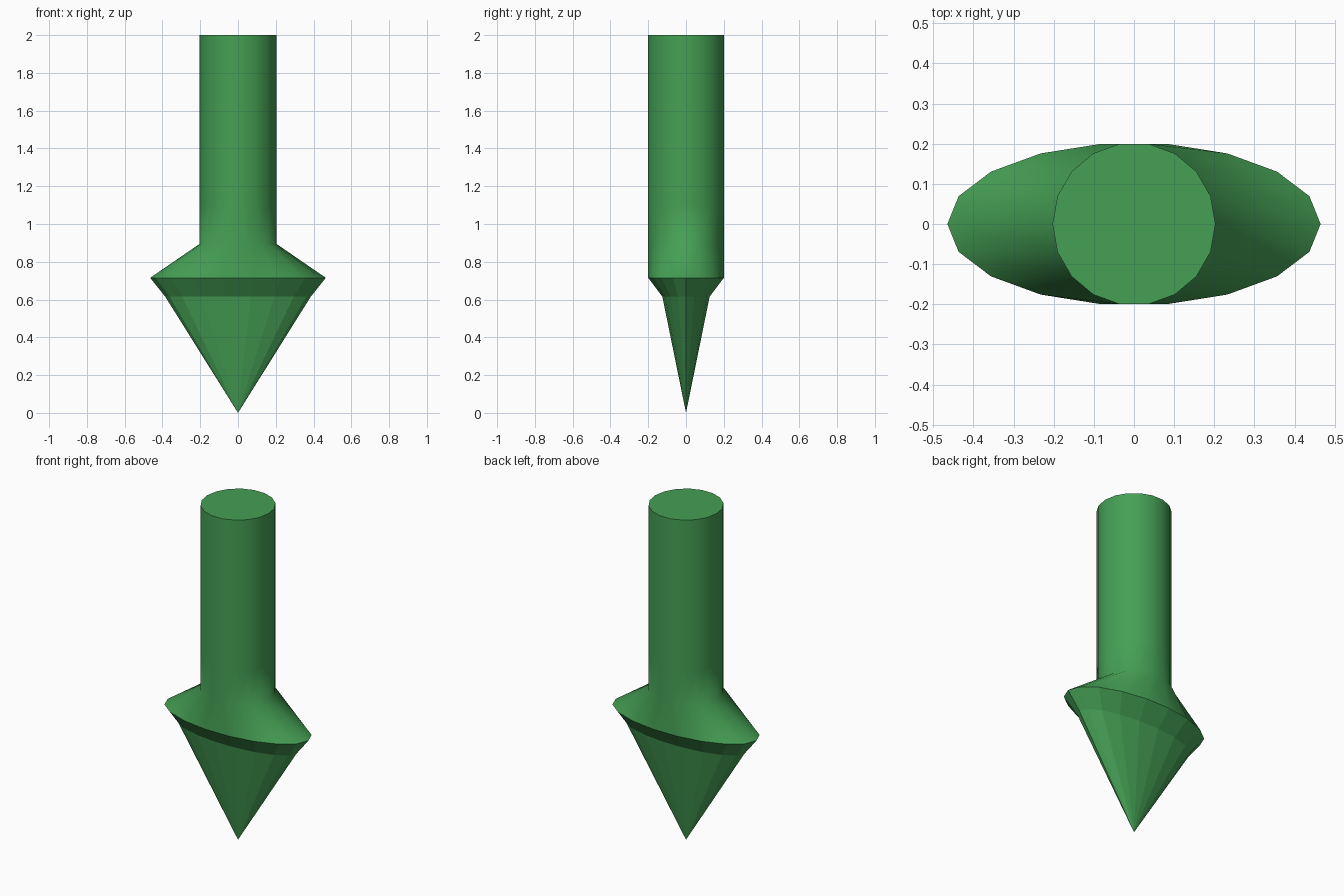
import bpy, bmesh
from math import sin, cos, tau

if "Cube" in bpy.data.objects:
    bpy.data.objects.remove(bpy.data.objects["Cube"])

SIDES = 18
# Rings from bottom to top: height, half width in x, half width in y
RINGS = [(0.615, 0.385, 0.127), (0.715, 0.465, 0.203),
         (0.895, 0.203, 0.203), (1.1, 0.203, 0.203), (2.0, 0.203, 0.203)]

bm = bmesh.new()
loops = [[bm.verts.new((rx * cos(tau * i / SIDES), ry * sin(tau * i / SIDES), z))
          for i in range(SIDES)] for z, rx, ry in RINGS]
tip = bm.verts.new((0, 0, 0))

for i in range(SIDES):
    j = (i + 1) % SIDES
    # Faceted pointed end
    bm.faces.new((tip, loops[0][j], loops[0][i]))
    # Faceted bevel band, then smooth shoulder and shaft
    for k in range(len(loops) - 1):
        a, b = loops[k], loops[k + 1]
        f = bm.faces.new((a[i], a[j], b[j], b[i]))
        f.smooth = k > 0

# Flat top cap with a sharp rim
bm.faces.new(loops[-1])
for loop in (loops[1], loops[-1]):
    for i in range(SIDES):
        bm.edges.get((loop[i], loop[(i + 1) % SIDES])).smooth = False

mesh = bpy.data.meshes.new("pointed_stake")
bm.to_mesh(mesh)
bm.free()

green = bpy.data.materials.new("green")
green.diffuse_color = (0.06, 0.35, 0.09, 1)
green.use_nodes = True
green.node_tree.nodes["Principled BSDF"].inputs["Base Color"].default_value = green.diffuse_color
mesh.materials.append(green)
stake = bpy.data.objects.new("pointed_stake", mesh)
bpy.context.collection.objects.link(stake)
